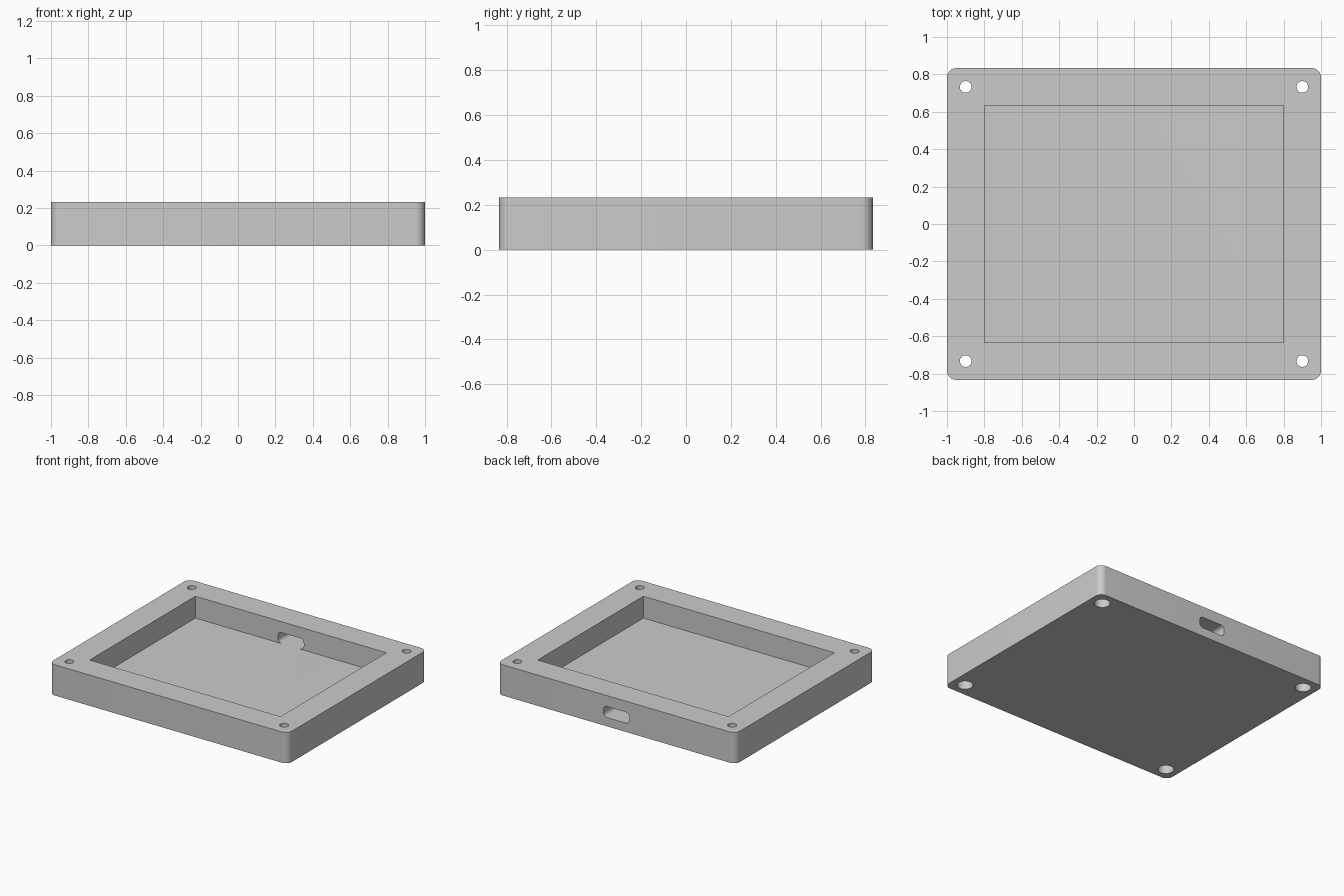
import bpy, bmesh
from mathutils import Matrix, Vector

if "Cube" in bpy.data.objects:
    bpy.data.objects.remove(bpy.data.objects["Cube"], do_unlink=True)

HEIGHT, FLOOR = 0.233, 0.067
HOLE_X, HOLE_Y = 0.9, 0.733

grey = bpy.data.materials.new("light grey")
grey.use_nodes = True
colour = (0.6, 0.6, 0.6, 1)
grey.diffuse_color = colour
grey.node_tree.nodes["Principled BSDF"].inputs["Base Color"].default_value = colour


def finish(name, bm):
    mesh = bpy.data.meshes.new(name)
    bmesh.ops.recalc_face_normals(bm, faces=bm.faces)
    bm.to_mesh(mesh)
    bm.free()
    obj = bpy.data.objects.new(name, mesh)
    mesh.materials.append(grey)
    bpy.context.collection.objects.link(obj)
    return obj


def block(name, low, high, radius=0, axis=2):
    """Box between two corners, with the edges along one axis rounded."""
    low, high = Vector(low), Vector(high)
    bm = bmesh.new()
    bmesh.ops.create_cube(bm, size=1)
    for v in bm.verts:
        v.co = (low + high) / 2 + v.co * (high - low)
    if radius:
        along = [e for e in bm.edges
                 if abs((e.verts[0].co - e.verts[1].co).normalized()[axis]) > 0.9]
        bmesh.ops.bevel(bm, geom=along, offset=radius, segments=10,
                        profile=0.5, affect='EDGES')
    return finish(name, bm)


def cylinder(name, x, y, radius, bottom, top):
    bm = bmesh.new()
    bmesh.ops.create_cone(bm, cap_ends=True, segments=48, radius1=radius,
                          radius2=radius, depth=top - bottom,
                          matrix=Matrix.Translation((x, y, (bottom + top) / 2)))
    return finish(name, bm)


# Tray body
tray = block("tray", (-1, -0.833, 0), (1, 0.833, HEIGHT), radius=0.05)

# Pocket and the cable slot through the back wall
cutters = [
    block("pocket_cutter", (-0.8, -0.633, FLOOR), (0.8, 0.633, 0.4)),
    block("slot_cutter", (-0.108, 0.55, FLOOR), (0.108, 0.95, 0.15), radius=0.03, axis=1),
]

# Corner screw holes, wider from below for the screw heads
for x in (-HOLE_X, HOLE_X):
    for y in (-HOLE_Y, HOLE_Y):
        cutters.append(cylinder("screw_hole_cutter", x, y, 0.031, 0.05, 0.4))
        cutters.append(cylinder("screw_head_cutter", x, y, 0.055, -0.1, 0.1))

bpy.context.view_layer.objects.active = tray
for cutter in cutters:
    cutter.hide_render = True
    cut = tray.modifiers.new(cutter.name, 'BOOLEAN')
    cut.operation = 'DIFFERENCE'
    cut.solver = 'EXACT'
    cut.object = cutter
    bpy.ops.object.modifier_apply(modifier=cut.name)
    bpy.data.objects.remove(cutter, do_unlink=True)

bpy.ops.object.select_all(action='DESELECT')
tray.select_set(True)
bpy.ops.object.shade_smooth_by_angle(angle=0.6)
